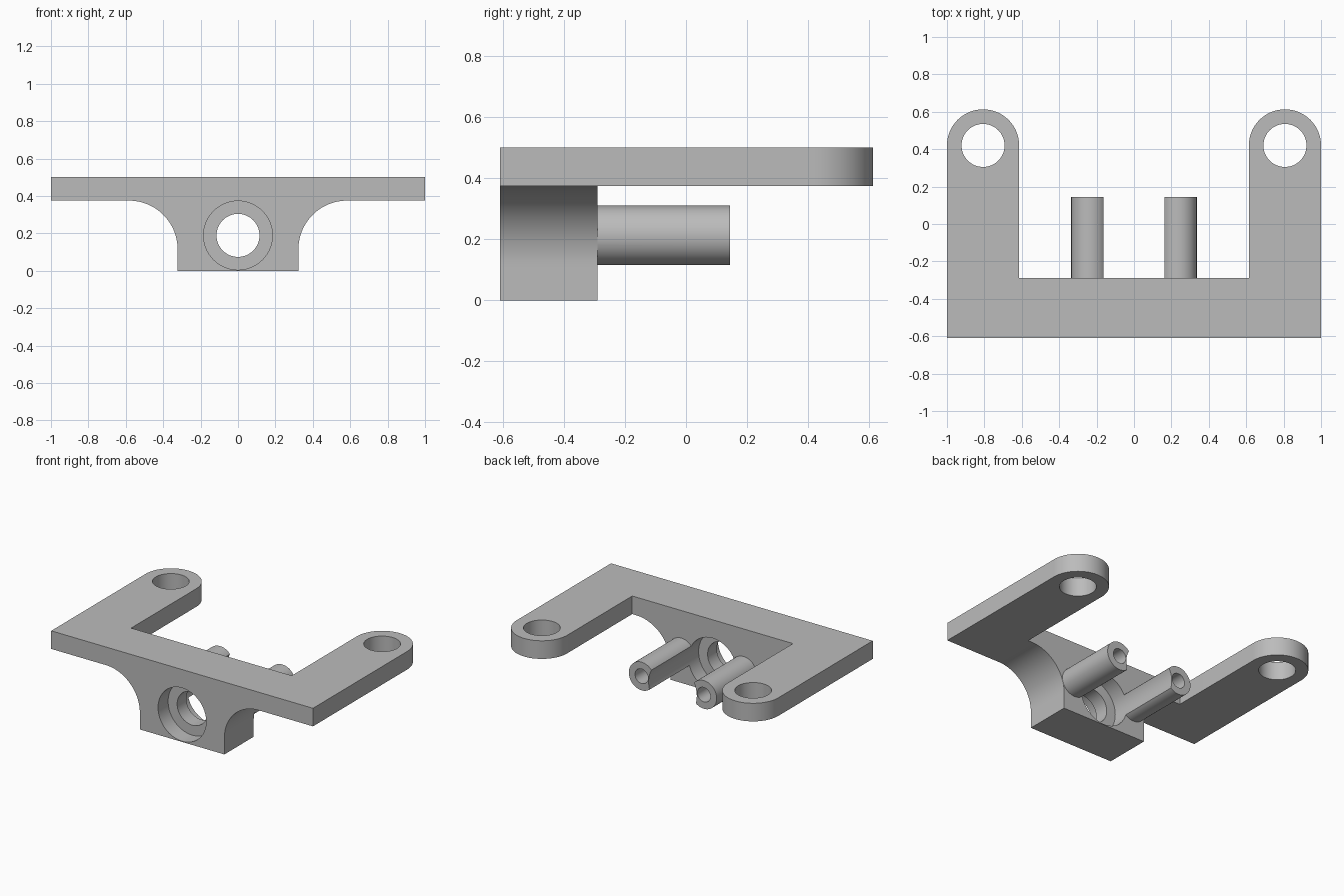
import bpy, bmesh
from math import sin, cos, pi, radians
from mathutils import Vector

if "Cube" in bpy.data.objects:
    bpy.data.objects.remove(bpy.data.objects["Cube"], do_unlink=True)

grey = bpy.data.materials.new("plain grey")
grey.use_nodes = True
colour = (0.5, 0.5, 0.5, 1)
grey.diffuse_color = colour
grey.node_tree.nodes["Principled BSDF"].inputs["Base Color"].default_value = colour


def arc(cx, cy, r, start, end, steps=24):
    angles = [radians(start + (end - start) * i / steps) for i in range(steps + 1)]
    return [(cx + r * cos(a), cy + r * sin(a)) for a in angles]


def prism(name, outline, low, high, axis):
    """Extrude a flat outline along z, or along y with the outline in x and z."""
    bm = bmesh.new()
    place = (lambda u, v: (u, v, low)) if axis == "z" else (lambda u, v: (u, low, v))
    face = bm.faces.new([bm.verts.new(place(u, v)) for u, v in outline])
    moved = bmesh.ops.extrude_face_region(bm, geom=[face])["geom"]
    shift = Vector((0, 0, high - low) if axis == "z" else (0, high - low, 0))
    bmesh.ops.translate(bm, vec=shift, verts=[g for g in moved if isinstance(g, bmesh.types.BMVert)])
    bmesh.ops.recalc_face_normals(bm, faces=bm.faces)
    mesh = bpy.data.meshes.new(name)
    bm.to_mesh(mesh)
    bm.free()
    mesh.materials.append(grey)
    obj = bpy.data.objects.new(name, mesh)
    bpy.context.collection.objects.link(obj)
    return obj


def rod(name, cx, cy, r, low, high, axis):
    return prism(name, arc(cx, cy, r, 0, 360, 64)[:-1], low, high, axis)


def combine(body, other, operation):
    mod = body.modifiers.new(operation, "BOOLEAN")
    mod.operation, mod.solver, mod.object = operation, "EXACT", other
    bpy.context.view_layer.objects.active = body
    bpy.ops.object.modifier_apply(modifier=mod.name)
    bpy.data.objects.remove(other, do_unlink=True)


def mirrored(half):
    return half + [(-u, v) for u, v in reversed(half)]


FRONT, BACK, UNDER, TOP = -0.61, -0.29, 0.375, 0.5
EAR_X, EAR_Y, EAR_R = 0.807, 0.42, 0.193
BORE_Z, BORE_R = 0.189, 0.184

# U-shaped plate with rounded arm ends
plate_half = [(1, FRONT)] + arc(EAR_X, EAR_Y, EAR_R, 0, 180, 32) + [(EAR_X - EAR_R, BACK)]
body = prism("bracket", mirrored(plate_half), UNDER, TOP, "z")

# Hanging block with concave fillets up to the plate
block_half = [(0.323, 0)] + arc(0.583, UNDER - 0.26, 0.26, 180, 90)
combine(body, prism("block", mirrored(block_half), FRONT, BACK, "y"), "UNION")

# Pegs at the back of the block
for side in (-1, 1):
    combine(body, rod("peg", side * 0.238, 0.2125, 0.0975, -0.35, 0.145, "y"), "UNION")

# Bore with a recess on each side; the back recess also hollows the pegs
combine(body, rod("through_bore", 0, BORE_Z, 0.115, -0.7, 0.3, "y"), "DIFFERENCE")
combine(body, rod("front_recess", 0, BORE_Z, BORE_R, -0.7, -0.5, "y"), "DIFFERENCE")
combine(body, rod("back_recess", 0, BORE_Z, BORE_R, -0.4, 0.3, "y"), "DIFFERENCE")

# Screw holes in the pegs and in the arm ends
for side in (-1, 1):
    combine(body, rod("peg_hole", side * 0.238, 0.2125, 0.05, -0.28, 0.3, "y"), "DIFFERENCE")
    combine(body, rod("arm_hole", side * EAR_X, EAR_Y, 0.115, 0.3, 0.6, "z"), "DIFFERENCE")

bpy.ops.object.select_all(action="DESELECT")
body.select_set(True)
bpy.context.view_layer.objects.active = body
bpy.ops.object.shade_smooth_by_angle(angle=radians(30))
